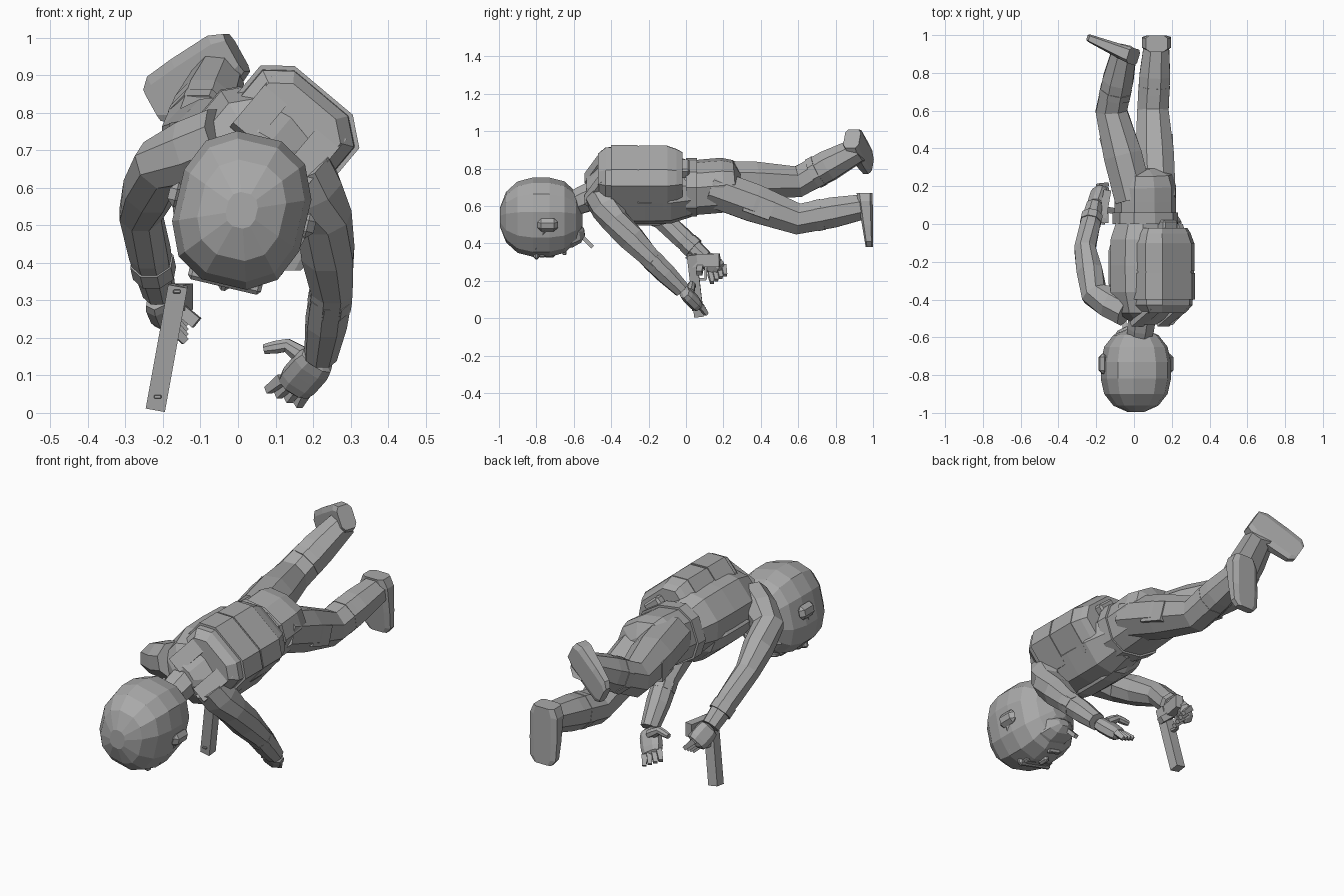
import bpy, bmesh, math
from mathutils import Vector, Matrix

cube = bpy.data.objects.get("Cube")
if cube:
    bpy.data.objects.remove(cube, do_unlink=True)

grey = bpy.data.materials.new("plain grey")
grey.use_nodes = True
tone = (.4, .4, .4, 1)
grey.diffuse_color = tone
grey.node_tree.nodes["Principled BSDF"].inputs["Base Color"].default_value = tone

UP = Vector((0, 0, 1))
FORWARD = Vector((0, 1, 0))
SIDES = ("left", "right")


def vec(x, y, z):
    return Vector((x, y, z))


def finish(name, bm):
    bmesh.ops.recalc_face_normals(bm, faces=bm.faces)
    mesh = bpy.data.meshes.new(name)
    bm.to_mesh(mesh)
    bm.free()
    mesh.materials.append(grey)
    obj = bpy.data.objects.new(name, mesh)
    bpy.context.collection.objects.link(obj)
    return obj


def skin(name, rings, sides, up, square):
    """Skin rings given as (centre, direction, half width, half depth)."""
    bm = bmesh.new()
    loops = []
    for centre, along, width, depth in rings:
        side = along.cross(up).normalized()
        top = side.cross(along).normalized()
        loop = []
        for k in range(sides):
            angle = math.tau * (k + .5) / sides
            c, s = math.cos(angle), math.sin(angle)
            c = math.copysign(abs(c) ** square, c)
            s = math.copysign(abs(s) ** square, s)
            loop.append(bm.verts.new(centre + side * c * width + top * s * depth))
        loops.append(loop)
    for a, b in zip(loops, loops[1:]):
        for k in range(sides):
            j = (k + 1) % sides
            bm.faces.new((a[k], a[j], b[j], b[k]))
    bm.faces.new(loops[0])
    bm.faces.new(loops[-1])
    return finish(name, bm)


def swell(name, start, end, width, depth, up=UP, full=2.5, sides=8, square=.8, count=7):
    """Rounded mass between two points; a higher full gives blunter ends."""
    rings = []
    for i in range(count):
        u = -math.cos(math.pi * (i + .5) / count)
        size = math.sqrt(1 - abs(u) ** full)
        centre = start.lerp(end, (u + 1) / 2)
        rings.append((centre, end - start, width * size, depth * size))
    return skin(name, rings, sides, up, square)


def limb(name, joints, thick, thin):
    """Tapered tube through joints, fuller midway along each bone."""
    points, swells = [joints[0]], [1]
    for a, b in zip(joints, joints[1:]):
        points += [a.lerp(b, .5), b]
        swells += [1.1, 1]
    last = len(points) - 1
    rings = []
    for i, p in enumerate(points):
        along = points[min(i + 1, last)] - points[max(i - 1, 0)]
        radius = (thick + (thin - thick) * i / last) * swells[i]
        rings.append((p, along, radius, radius))
    skin(name, rings, 8, UP, 1)


def boot(name, heel, toe, sole):
    """Foot with a flat sole, thinning from heel to toe."""
    rings = []
    for t, width in ((0, .06), (.15, .08), (.6, .08), (.9, .075), (1, .05)):
        depth = .045 - .025 * t
        rings.append((heel.lerp(toe, t) - sole * depth, toe - heel, width, depth))
    skin(name, rings, 8, sole, .5)


def bar(name, start, end, width, depth, up=UP, taper=1):
    """Four-sided bar between two points."""
    r = math.sqrt(2)
    along = end - start
    rings = [(start, along, width * r, depth * r),
             (end, along, width * r * taper, depth * r * taper)]
    skin(name, rings, 4, up, 1)


def band(name, start, end, radius):
    """Short eight-sided sleeve around a limb."""
    skin(name, [(p, end - start, radius, radius) for p in (start, end)], 8, UP, 1)


def block(name, centre, size, roll=0, bevel=.01):
    """Bevelled box rolled about the body axis."""
    bm = bmesh.new()
    bmesh.ops.create_cube(bm, size=1)
    turn = Matrix.Rotation(roll, 4, 'Y')
    bm.transform(Matrix.Translation(centre) @ turn @ Matrix.Diagonal((*size, 1)))
    mod = finish(name, bm).modifiers.new("bevel", 'BEVEL')
    mod.width, mod.segments = bevel, 1


# The chest is rolled towards the left, the hips and the head less so
roll = math.radians(40)
head_roll = roll / 3
back = vec(math.sin(roll), 0, math.cos(roll))
across = vec(math.cos(roll), 0, -math.sin(roll))
hip_back = back.lerp(UP, .5)
face_back = vec(math.sin(head_roll), 0, math.cos(head_roll))
face_across = face_back.cross(-FORWARD)


def on_chest(y, sideways=0, height=0):
    return vec(.06, y, .69) + across * sideways + back * height


def on_head(y, sideways=0, height=0):
    return vec(.01, y, .54) + face_across * sideways + face_back * height


# Torso and hips
swell("torso", on_chest(-.54), on_chest(.1), .2, .16, back, 4, 10)
swell("hips", on_chest(-.05), vec(.06, .3, .72), .16, .14, hip_back, 6, 10)
band_start = vec(.06, 0, .7)
skin("belt", [(band_start + FORWARD * y, FORWARD, .17, .15) for y in (0, .06)],
     10, hip_back, .8)
block("belt_pouch", on_chest(-.01, .02, .16), (.1, .06, .06), roll)


# Back pack shell with two raised panels
def pack_shell(name, steps, grow=0):
    rings = [(on_chest(y, .02, .1), FORWARD, (.175 + grow) * size, (.14 + grow) * size)
             for y, size in steps]
    skin(name, rings, 8, back, .6)


pack_shell("pack", ((-.47, .75), (-.43, .95), (-.3, 1), (-.1, 1), (-.05, .9), (-.02, .8)))
pack_shell("pack_upper_panel", ((-.4, 1), (-.26, 1)), .005)
pack_shell("pack_lower_panel", ((-.25, 1), (-.1, 1)), .003)

# Shoulder straps and chest plate
for s in (-1, 1):
    sideways = .02 + s * .09
    bar("shoulder_strap", on_chest(-.44, sideways, .17), on_chest(-.53, sideways, .01),
        .04, .015, -FORWARD)
swell("chest_plate", on_chest(-.43, 0, -.1), on_chest(-.03, 0, -.1), .15, .08, back, 5)

# Neck and head
neck = [vec(.05, -.45, .68), on_head(-.65, 0, .05)]
limb("neck", neck, .08, .06)
swell("head", on_head(-1), on_head(-.55), .18, .21, face_back, 2.8, 12, .8, 8)
swell("jaw", on_head(-.8, 0, -.12), on_head(-.54, 0, -.08), .11, .07, face_back, 3)

# Face details
block("nose", on_head(-.73, 0, -.2), (.03, .06, .04), head_roll)
block("brow", on_head(-.8, 0, -.19), (.2, .03, .04), head_roll)
block("mouth", on_head(-.65, 0, -.19), (.07, .02, .02), head_roll, .003)

# Glasses and headset
for s in (-1, 1):
    cup = on_head(-.74, s * .18)
    block("lens", on_head(-.77, s * .05, -.19), (.07, .04, .03), head_roll)
    block("ear_cup", cup, (.04, .11, .07), head_roll, .02)
    bar("glasses_arm", cup, on_head(-.8, s * .13, -.14), .01, .01)
bar("microphone_boom", vec(-.05, -.59, .47), vec(-.05, -.5, .38), .01, .01)

# Legs with boot cuffs and thigh pouches
legs = ([vec(.12, .13, .7), vec(.1, .6, .53), vec(.12, .97, .6)],
        [vec(0, .13, .74), vec(-.12, .6, .73), vec(-.05, .92, .9)])
for side, out, joints in zip(SIDES, (1, -1), legs):
    hip, knee, ankle = joints
    limb(side + "_leg", joints, .11, .07)
    band(side + "_boot_cuff", knee.lerp(ankle, .25), knee.lerp(ankle, .35), .09)
    edge = vec(out * .08, 0, -.01)
    bar(side + "_thigh_pouch", hip.lerp(knee, .4) + edge, hip.lerp(knee, .7) + edge, .02, .05)

# Boots, the soles turned to the rear
boot("left_foot", vec(.12, 1, .67), vec(.12, 1, .38), FORWARD)
boot("right_foot", vec(.01, .93, .96), vec(-.22, 1, .82), vec(.3, .95, 0))

# Arms with sleeve cuffs
arms = ([vec(.16, -.46, .66), vec(.23, -.38, .52), vec(.25, -.2, .33), vec(.22, -.02, .15)],
        [vec(-.04, -.46, .73), vec(-.21, -.37, .66), vec(-.26, -.13, .53), vec(-.21, .1, .32)])
for side, joints, t in zip(SIDES, arms, (.1, .6)):
    elbow, wrist = joints[-2:]
    limb(side + "_arm", joints, .09, .045)
    band(side + "_sleeve_cuff", elbow.lerp(wrist, t), elbow.lerp(wrist, t + .15), .06)

# Hands: palm, then fingers fanned between two knuckles and two tips
hands = ((arms[0][-1], vec(.14, .07, .06), vec(.5, 0, .8),
          (vec(.12, .05, .09), vec(.18, .08, .06)), (vec(.08, .09, .06), vec(.16, .11, .02))),
         (arms[1][-1], vec(-.18, .19, .25), across,
          (vec(-.19, .13, .24), vec(-.19, .2, .28)), (vec(-.14, .14, .19), vec(-.14, .21, .23))))
for side, (wrist, knuckles, palm_up, roots, tips) in zip(SIDES, hands):
    swell(side + "_palm", wrist, knuckles, .055, .035, palm_up, 6)
    for k in range(4):
        bar(side + "_finger", roots[0].lerp(roots[1], k / 3), tips[0].lerp(tips[1], k / 3),
            .014, .014, UP, .7)
thumb = [vec(.19, .02, .14), vec(.13, .03, .18), vec(.07, .04, .17)]
limb("left_thumb", thumb, .025, .014)
bar("right_thumb", vec(-.17, .08, .29), vec(-.11, .07, .24), .016, .016)

# Pistol pointing down
muzzle, tail = vec(-.22, .07, .01), vec(-.16, .03, .34)
bar("pistol_slide", tail, muzzle, .026, .026, -FORWARD)
bar("pistol_grip", tail.lerp(muzzle, .1), vec(-.14, .18, .31), .02, .035)
guard = tail.lerp(muzzle, .4)
corner = guard + FORWARD * .06
bar("trigger_guard", guard, corner, .01, .006)
bar("trigger_guard_rear", corner, corner + UP * .07, .01, .006, FORWARD)
for t in (.05, .9):
    block("pistol_sight", tail.lerp(muzzle, t) - FORWARD * .03, (.02, .01, .01), 0, .002)
